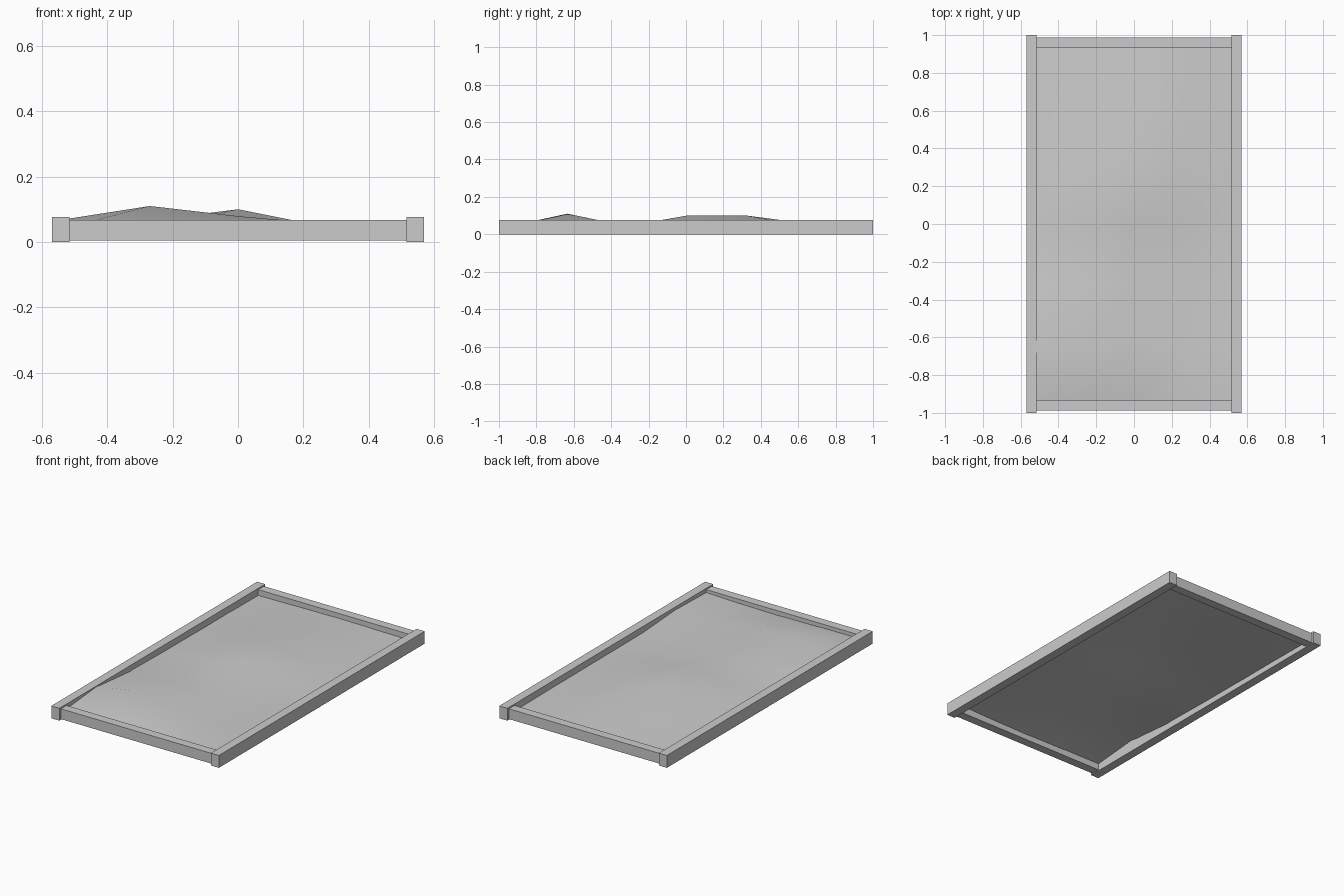
import bpy

cube = bpy.data.objects.get("Cube")
if cube:
    bpy.data.objects.remove(cube, do_unlink=True)

# One plain grey for everything
grey = bpy.data.materials.new("plain_grey")
grey.use_nodes = True
colour = (0.6, 0.6, 0.6, 1)
grey.diffuse_color = colour
grey.node_tree.nodes["Principled BSDF"].inputs["Base Color"].default_value = colour


def beam(name, low, high):
    """Box spanning two opposite corners."""
    centre = [(a + b) / 2 for a, b in zip(low, high)]
    bpy.ops.mesh.primitive_cube_add(size=1, location=centre)
    obj = bpy.context.object
    obj.name = name
    obj.scale = [b - a for a, b in zip(low, high)]
    bpy.ops.object.transform_apply(location=False, rotation=False, scale=True)
    obj.data.materials.append(grey)


# Frame: long side rails, with lower end boards set between them
INNER, OUTER = 0.515, 0.57
beam("left_side_rail", (INNER, -1, 0), (OUTER, 1, 0.076))
beam("right_side_rail", (-OUTER, -1, 0), (-INNER, 1, 0.076))
beam("front_end_board", (-INNER, -0.987, 0.005), (INNER, -0.932, 0.068))
beam("back_end_board", (-INNER, 0.932, 0.005), (INNER, 0.987, 0.068))

# Soil: a coarse uneven sheet, heights in thousandths, rows from front to back
ROWS = [
    (40, 40, 38, 42, 50),
    (68, 110, 79, 55, 58),
    (40, 44, 43, 38, 38),
    (34, 66, 100, 46, 36),
    (33, 62, 100, 46, 35),
    (34, 48, 58, 40, 34),
    (32, 34, 36, 34, 32),
]
cols = len(ROWS[0])
verts = [(-0.54 + 0.27 * i, -0.955 + 0.32 * j, h / 1000)
         for j, row in enumerate(ROWS) for i, h in enumerate(row)]
faces = []
for j in range(len(ROWS) - 1):
    for i in range(cols - 1):
        a = j * cols + i
        faces.append((a, a + 1, a + cols + 1, a + cols))
mesh = bpy.data.meshes.new("soil_surface")
mesh.from_pydata(verts, [], faces)
mesh.materials.append(grey)
mesh.shade_smooth()
soil = bpy.data.objects.new("soil_surface", mesh)
bpy.context.collection.objects.link(soil)
